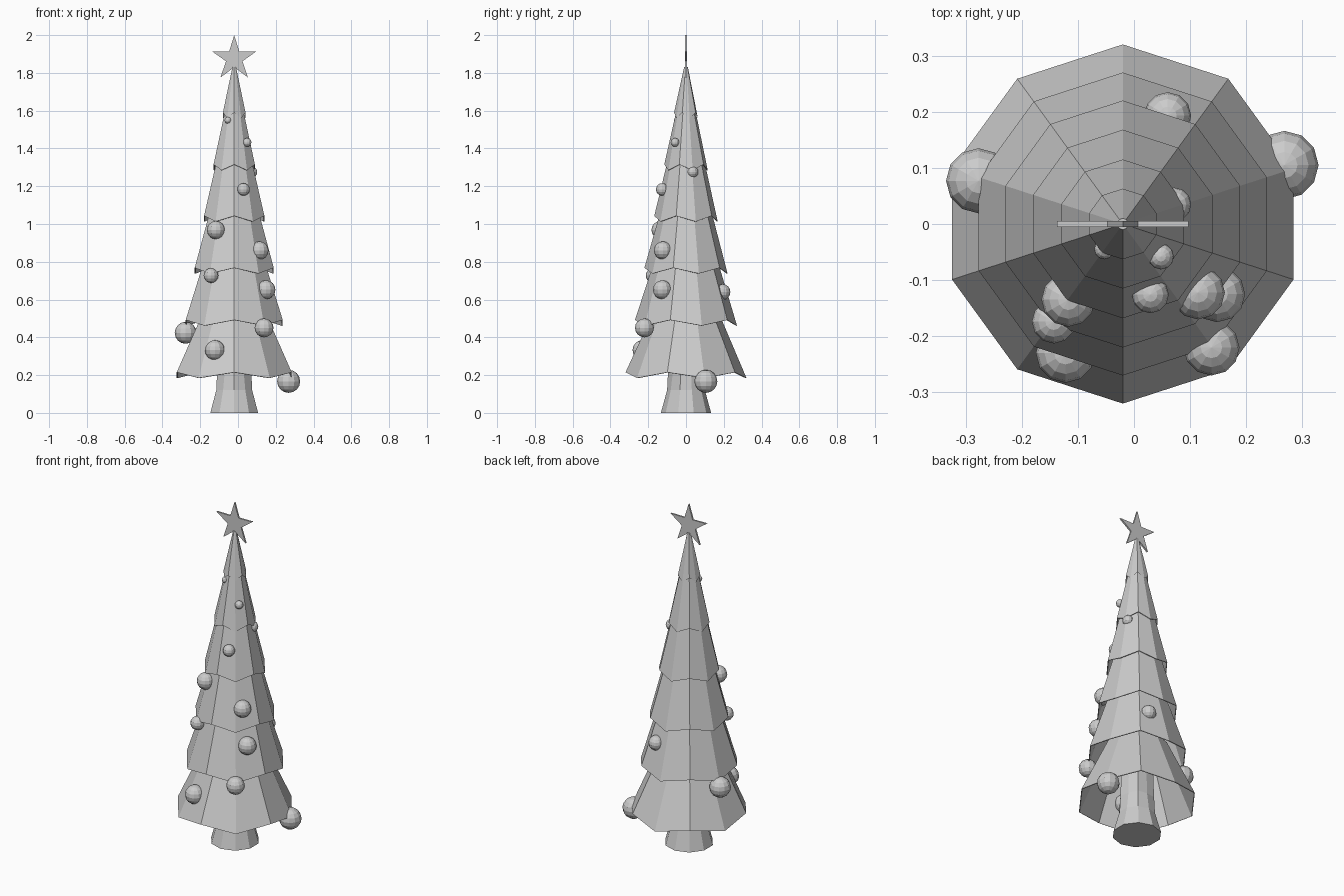
import bpy, bmesh, math
from math import sin, cos, pi

if "Cube" in bpy.data.objects:
    bpy.data.objects.remove(bpy.data.objects["Cube"], do_unlink=True)

AXIS_X = -0.02   # the tree stands slightly off centre
SIDES = 10

grey = bpy.data.materials.new("light grey")
grey.use_nodes = True
grey.diffuse_color = (0.6, 0.6, 0.6, 1)
grey.node_tree.nodes["Principled BSDF"].inputs["Base Color"].default_value = (0.6, 0.6, 0.6, 1)


def finish(name, bm, location):
    bmesh.ops.recalc_face_normals(bm, faces=bm.faces)
    mesh = bpy.data.meshes.new(name)
    bm.to_mesh(mesh)
    bm.free()
    mesh.materials.append(grey)
    obj = bpy.data.objects.new(name, mesh)
    obj.location = location
    bpy.context.collection.objects.link(obj)
    return obj


def loft(name, rings, cap_bottom=False, cap_top=False):
    """Ten-sided skin; each ring is (radius, height, height zigzag, radius zigzag)."""
    bm = bmesh.new()
    loops = []
    for radius, z, dz, dr in rings:
        loop = []
        for k in range(SIDES):
            a = -pi / 2 + 2 * pi * k / SIDES
            s = 1 if k % 2 == 0 else -1
            r = radius + s * dr
            loop.append(bm.verts.new((r * cos(a), r * sin(a), z + s * dz)))
        loops.append(loop)
    for low, high in zip(loops, loops[1:]):
        for k in range(SIDES):
            n = (k + 1) % SIDES
            bm.faces.new((low[k], low[n], high[n], high[k]))
    if cap_bottom:
        bm.faces.new(loops[0][::-1])
    if cap_top:
        bm.faces.new(loops[-1])
    return finish(name, bm, (AXIS_X, 0, 0))


# Trunk with flared foot
loft("trunk", [(0.133, 0, 0, 0), (0.1, 0.12, 0, 0), (0.09, 0.22, 0, 0.005),
               (0.08, 0.52, 0, 0.005)], True, True)

# Branch tiers: rim radius, rim height, top radius, top height
tiers = [(0.32, 0.2, 0.165, 0.55), (0.27, 0.477, 0.16, 0.83),
         (0.22, 0.753, 0.126, 1.1), (0.168, 1.028, 0.089, 1.37),
         (0.115, 1.3, 0.044, 1.63), (0.063, 1.575, 0.01, 1.83)]
for i, (r0, z0, r1, z1) in enumerate(tiers):
    last = i == len(tiers) - 1
    tier = loft(f"branch_tier_{i + 1}", [(r0, z0, 0.015, 0), (r1, z1, 0, 0)], cap_top=last)
    if not last:
        shell = tier.modifiers.new("thickness", "SOLIDIFY")
        shell.thickness = 0.004
        shell.offset = -1

# Five-pointed star on top
bm = bmesh.new()
outline = []
for k in range(10):
    r = 0.1236 if k % 2 == 0 else 0.046
    a = pi / 2 + k * pi / 5
    outline.append(bm.verts.new((r * cos(a), -0.005, r * sin(a))))
face = bm.faces.new(outline)
extruded = bmesh.ops.extrude_face_region(bm, geom=[face], use_keep_orig=True)
moved = [v for v in extruded["geom"] if isinstance(v, bmesh.types.BMVert)]
bmesh.ops.translate(bm, verts=moved, vec=(0, 0.01, 0))
finish("star", bm, (AXIS_X, 0, 1.876))

# Hanging balls: x, y, z, radius
balls = [(-0.277, 0.077, 0.424, 0.058), (0.268, 0.105, 0.167, 0.061),
         (-0.122, -0.23, 0.332, 0.053), (0.138, -0.22, 0.45, 0.05),
         (0.148, -0.125, 0.652, 0.05), (-0.143, -0.174, 0.727, 0.039),
         (0.114, -0.122, 0.86, 0.048), (-0.117, -0.135, 0.968, 0.048),
         (0.029, -0.126, 1.183, 0.033), (0.048, -0.058, 1.432, 0.023),
         (-0.053, -0.045, 1.549, 0.018), (0.072, 0.035, 1.275, 0.03),
         (0.06, 0.193, 0.64, 0.042)]
for i, (x, y, z, r) in enumerate(balls):
    bm = bmesh.new()
    bmesh.ops.create_uvsphere(bm, u_segments=12, v_segments=8, radius=r)
    finish(f"hanging_ball_{i + 1}", bm, (x, y, z))
